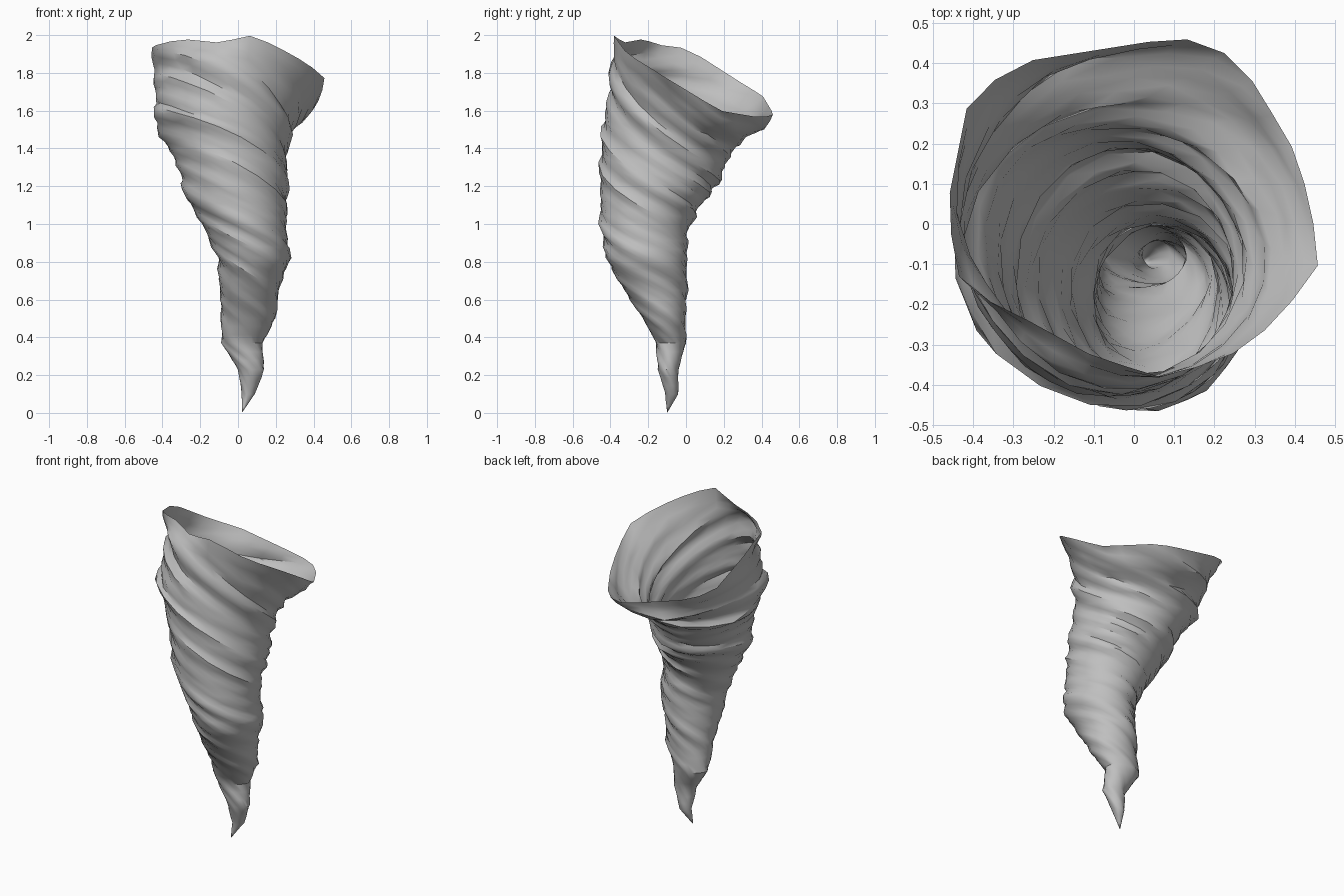
import bpy
import bmesh
import math
import random

random.seed(4)

default_cube = bpy.data.objects.get("Cube")
if default_cube:
    bpy.data.objects.remove(default_cube, do_unlink=True)

COLUMNS = 28     # vertices around each ring
STEPS = 3        # rings between two profile sections
TWIST = 9.5      # radians of swirl per unit of height
LIP_RISE = .08   # mean height of the flared lip
RIM_CENTRE = .04
DENT_ANGLE = -2.4  # flattened side of the upper funnel

# Funnel sections: height, left edge, right edge, front edge, back edge, tilt
SECTIONS = [
    (0, .02, .02, -.1, -.1, 0),
    (.1, .02, .09, -.11, -.04, 0),
    (.23, 0, .14, -.15, -.04, 0),
    (.37, -.09, .13, -.16, 0, 0),
    (.5, -.09, .2, -.23, 0, 0),
    (.65, -.1, .22, -.33, .01, 0),
    (.82, -.11, .28, -.43, .01, 0),
    (.98, -.19, .26, -.46, .01, .1),
    (1.12, -.28, .26, -.46, .07, .15),
    (1.25, -.32, .27, -.46, .15, .25),
    (1.37, -.37, .26, -.45, .2, .3),
    (1.48, -.45, .27, -.44, .24, .35),
    (1.6, -.45, .31, -.41, .3, .42),
    (1.7, -.46, .38, -.4, .41, .49),
]

# Uneven open rim, counter-clockwise from the right side
RIM = [
    (-.46, 0, 1.93), (-.43, -.16, 1.95), (-.3, -.22, 1.98), (-.1, -.33, 1.96),
    (.08, -.385, 2), (.28, -.31, 1.9), (.38, -.21, 1.84),
    (.46, -.1, 1.77), (.44, .05, 1.68), (.4, .18, 1.6),
    (.3, .35, 1.57), (.21, .44, 1.57), (.11, .465, 1.58),
    (-.27, .405, 1.68), (-.41, .32, 1.73), (-.46, .07, 1.89),
]

# Each column is a crease or a ridge that winds down the funnel
folds = [.02 * math.sin(math.tau * 5 * i / COLUMNS) + random.uniform(-.022, .022)
         for i in range(COLUMNS)]


def blend(a, b, t):
    return [p + (q - p) * t for p, q in zip(a, b)]


def rim_point(angle):
    """Point on the rim outline in the given direction."""
    for a, b in zip(RIM, RIM[1:] + RIM[:1]):
        start = math.atan2(a[1] - RIM_CENTRE, a[0])
        span = (math.atan2(b[1] - RIM_CENTRE, b[0]) - start) % math.tau
        offset = (angle - start) % math.tau
        if offset <= span:
            return blend(a, b, offset / span)


def ring_points(section, lip=0):
    """One tilted oval ring with swirling folds, drawn out towards the rim."""
    height, left, right, front, back, tilt = section
    cx, cy = (left + right) / 2, (front + back) / 2
    rx, ry = (right - left) / 2, (back - front) / 2
    level = height + lip * LIP_RISE
    for i in range(COLUMNS):
        angle = math.tau * i / COLUMNS - TWIST * level
        size = .99 + folds[i] + .015 * math.sin(level * 19 + i * 1.3)
        facing = max(0, math.cos(angle - DENT_ANGLE))
        size -= .2 * tilt * facing ** 4
        dx = rx * size * math.cos(angle)
        dy = ry * size * math.sin(angle)
        body = cx + dx, cy + dy, height - tilt * dy - tilt * .4 * dx
        yield blend(body, rim_point(angle), lip)


# Stack the rings from the tip to the open rim
levels = [(blend(a, b, s / STEPS), 0)
          for a, b in zip(SECTIONS, SECTIONS[1:]) for s in range(STEPS)]
levels += [(SECTIONS[-1], s / STEPS) for s in range(STEPS + 1)]

bm = bmesh.new()
rings = [[bm.verts.new(p) for p in ring_points(section, lip)]
         for section, lip in levels]
for low, high in zip(rings, rings[1:]):
    for i in range(COLUMNS):
        k = (i + 1) % COLUMNS
        bm.faces.new((low[i], low[k], high[k], high[i]))
bmesh.ops.remove_doubles(bm, verts=rings[0], dist=.0001)

mesh = bpy.data.meshes.new("whirlwind_funnel")
bm.to_mesh(mesh)
bm.free()
funnel = bpy.data.objects.new("whirlwind_funnel", mesh)
bpy.context.collection.objects.link(funnel)

# Plain grey colour
grey = bpy.data.materials.new("dust_grey")
grey.use_nodes = True
colour = (.52, .52, .52, 1)
grey.diffuse_color = colour
grey.node_tree.nodes["Principled BSDF"].inputs["Base Color"].default_value = colour
mesh.materials.append(grey)

# Smooth swirl with crisp creases
bpy.ops.object.select_all(action="DESELECT")
funnel.select_set(True)
bpy.context.view_layer.objects.active = funnel
bpy.ops.object.shade_smooth_by_angle(angle=math.radians(40))
